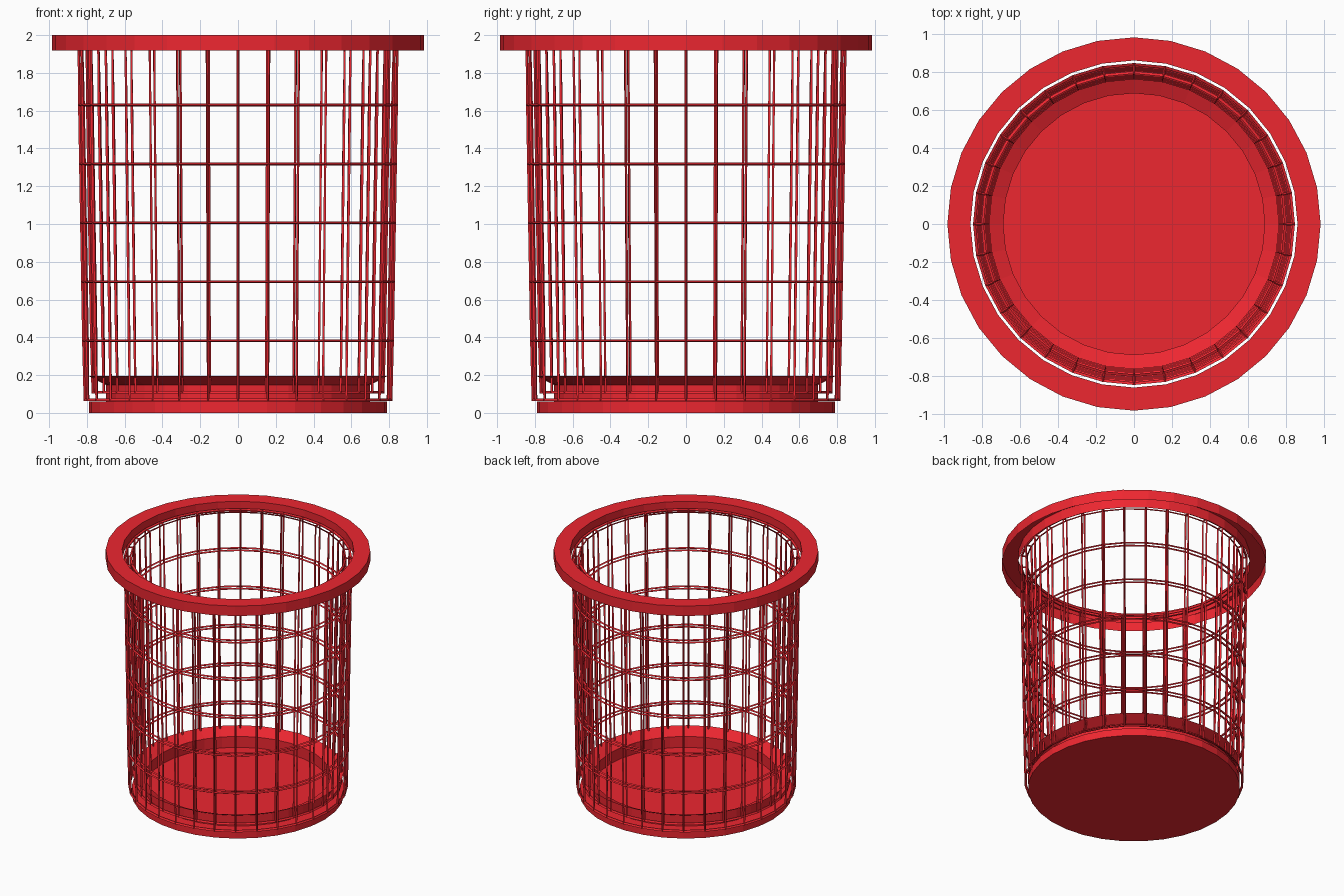
import bpy, bmesh, math

if "Cube" in bpy.data.objects:
    bpy.data.objects.remove(bpy.data.objects["Cube"])

SIDES = 32
red = bpy.data.materials.new("red_plastic")
red.diffuse_color = (0.85, 0.02, 0.03, 1)
red.use_nodes = True
red.node_tree.nodes["Principled BSDF"].inputs["Base Color"].default_value = red.diffuse_color


def ring(bm, r, z):
    return [bm.verts.new((r * math.cos(2 * math.pi * i / SIDES),
                          r * math.sin(2 * math.pi * i / SIDES), z)) for i in range(SIDES)]


def bridge(bm, a, b):
    for i in range(SIDES):
        j = (i + 1) % SIDES
        bm.faces.new((a[i], a[j], b[j], b[i]))


def lathe(name, profile, caps=False):
    """Spin an (r, z) profile into a flat-faced 32-sided part."""
    bm = bmesh.new()
    rings = [ring(bm, r, z) for r, z in profile]
    for a, b in zip(rings, rings[1:]):
        bridge(bm, a, b)
    if caps:
        bm.faces.new(rings[0][::-1])
        bm.faces.new(rings[-1])
    bmesh.ops.recalc_face_normals(bm, faces=bm.faces[:])
    mesh = bpy.data.meshes.new(name)
    bm.to_mesh(mesh)
    bm.free()
    ob = bpy.data.objects.new(name, mesh)
    bpy.context.collection.objects.link(ob)
    mesh.materials.append(red)
    return ob


# Rim: a channel open underneath
lathe("rim", [(0.985, 1.918), (0.985, 2.0), (0.863, 2.0), (0.863, 1.918)])

# Base dish: foot, recessed neck and flared lip around the floor
lathe("base", [(0.79, 0), (0.79, 0.06), (0.70, 0.06), (0.70, 0.148), (0.79, 0.195),
               (0.69, 0.15), (0.69, 0.06)], caps=True)

# Double-walled wire basket: outer wall up, inner wall down
levels = [0.07 + i * 0.312 for i in range(7)]
outer = [(0.810 + 0.032 * i / 6, z) for i, z in enumerate(levels)]
inner = [(0.768 + 0.032 * i / 6, max(z, 0.11)) for i, z in enumerate(levels)]
cage = lathe("wire_basket", outer + inner[::-1], caps=True)
wire = cage.modifiers.new("wires", 'WIREFRAME')
wire.thickness = 0.02
wire.use_even_offset = False
wire.offset = 0
